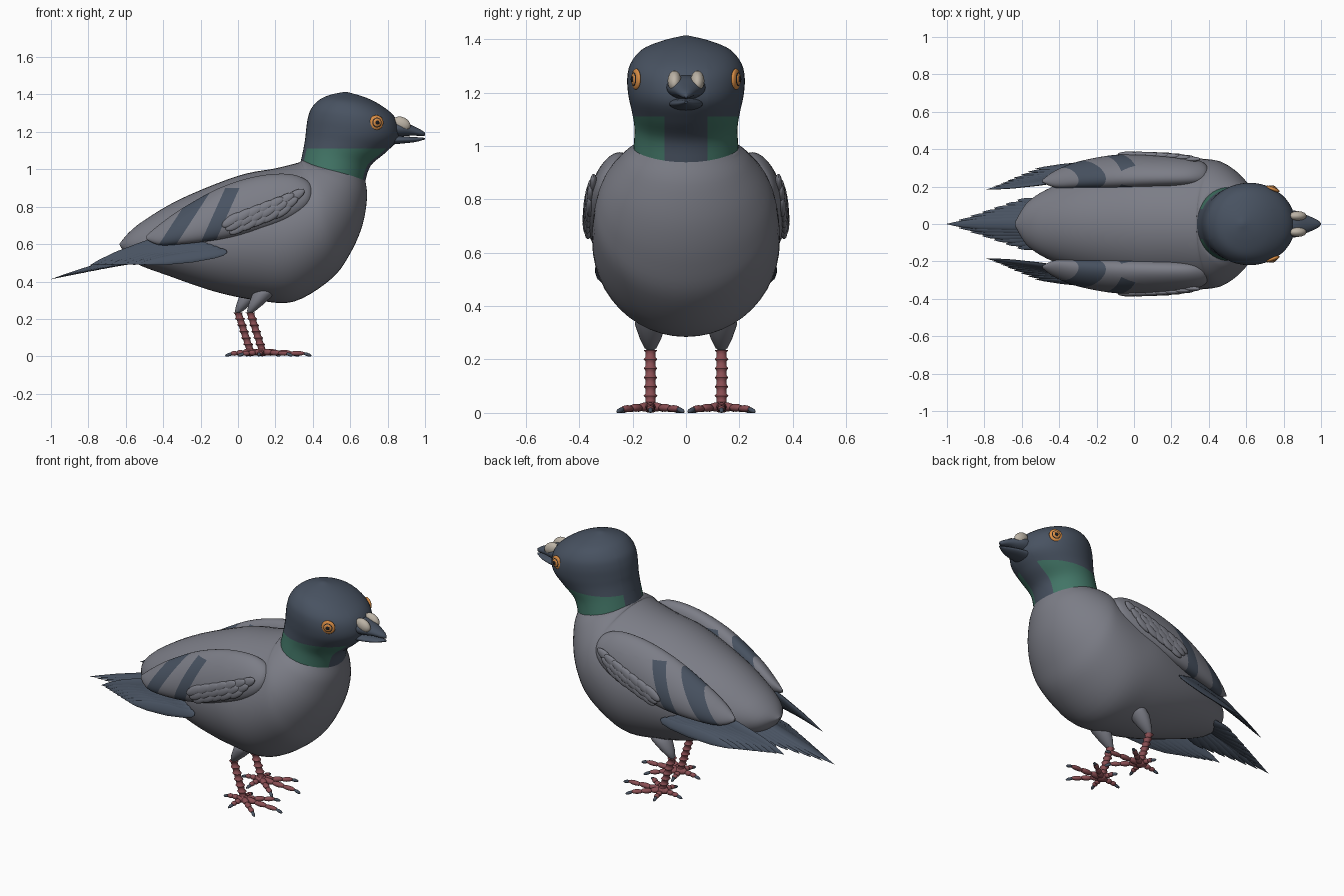
import bpy
import bmesh
from math import cos, sin, pi, radians, sqrt
from mathutils import Vector, Matrix

if "Cube" in bpy.data.objects:
    bpy.data.objects.remove(bpy.data.objects["Cube"], do_unlink=True)


def material(name, r, g, b):
    m = bpy.data.materials.new(name)
    m.use_nodes = True
    m.diffuse_color = (r, g, b, 1)
    shader = m.node_tree.nodes["Principled BSDF"]
    shader.inputs["Base Color"].default_value = (r, g, b, 1)
    shader.inputs["Roughness"].default_value = 0.7
    return m


GREY = material("plumage grey", .2, .205, .24)
SLATE = material("dark slate", .065, .085, .12)
GREEN = material("neck green", .055, .18, .135)
PINK = material("leg pink", .25, .075, .085)
ORANGE = material("eye orange", .7, .27, .06)
CREAM = material("cere cream", .5, .45, .38)
BLACK = material("pupil black", .01, .011, .014)


def finish(name, bm, *mats):
    bmesh.ops.recalc_face_normals(bm, faces=bm.faces)
    mesh = bpy.data.meshes.new(name)
    bm.to_mesh(mesh)
    bm.free()
    for m in mats:
        mesh.materials.append(m)
    ob = bpy.data.objects.new(name, mesh)
    bpy.context.collection.objects.link(ob)
    for o in bpy.context.selected_objects:
        o.select_set(False)
    ob.select_set(True)
    bpy.context.view_layer.objects.active = ob
    bpy.ops.object.shade_smooth_by_angle(angle=radians(50))
    return ob


def smooth_rows(rows, steps):
    """Catmull-Rom interpolation between rows of numbers."""
    rows = [Vector(r) for r in rows]
    out = []
    for i in range(len(rows) - 1):
        p0, p1, p2 = rows[max(i - 1, 0)], rows[i], rows[i + 1]
        p3 = rows[min(i + 2, len(rows) - 1)]
        for k in range(steps):
            t = k / steps
            out.append((p1 * 2 + (p2 - p0) * t + (p0 * 2 - p1 * 5 + p2 * 4 - p3) * t ** 2
                        + (p1 * 3 - p0 - p2 * 3 + p3) * t ** 3) / 2)
    return out + [rows[-1]]


def loft(bm, rings, n):
    """Skin elliptical rings given as (centre, up, side)."""
    loops = [[bm.verts.new(c + u * cos(2 * pi * i / n) + s * sin(2 * pi * i / n))
              for i in range(n)] for c, u, s in rings]
    for a, b in zip(loops, loops[1:]):
        for i in range(n):
            bm.faces.new((a[i], a[i - 1], b[i - 1], b[i]))
    bm.faces.new(loops[0])
    bm.faces.new(loops[-1][::-1])


def trunk(rows, steps=5, n=48):
    """Loft of upright or leaning rings: top x, z, bottom x, z, half width."""
    bm = bmesh.new()
    rings = []
    for tx, tz, bx, bz, w in smooth_rows(rows, steps):
        top, bot = Vector((tx, 0, tz)), Vector((bx, 0, bz))
        rings.append(((top + bot) / 2, (top - bot) / 2, Vector((0, max(w, .004), 0))))
    loft(bm, rings, n)
    return bm


def cut(bm, point, normal):
    bmesh.ops.bisect_plane(bm, geom=bm.verts[:] + bm.edges[:] + bm.faces[:],
                           plane_co=point, plane_no=normal)


def ellipsoid(bm, centre, axis, size, normal=(0, 0, 1), segs=16):
    """Ball stretched along axis; size = half length, width, thickness."""
    x = Vector(axis).normalized()
    y = Vector(normal).cross(x).normalized()
    rot = Matrix((x, y, x.cross(y))).transposed().to_4x4()
    bmesh.ops.create_uvsphere(bm, u_segments=segs, v_segments=segs // 2 + 2, radius=1,
                              matrix=Matrix.Translation(centre) @ rot @ Matrix.Diagonal((*size, 1)))


def feather(bm, root, tip, normal, width, thick):
    root, tip = Vector(root), Vector(tip)
    d = (tip - root).normalized()
    side = d.cross(Vector(normal)).normalized()
    up = side.cross(d)
    shape = ((0, .2), (.04, .6), (.15, .85), (.4, 1), (.7, .8), (.9, .4), (1, .03))
    loft(bm, [(root.lerp(tip, t), up * thick * w, side * width * w) for t, w in shape], 12)


# Body
finish("body", trunk([
    (-.635, .6, -.625, .58, .02), (-.58, .665, -.55, .5, .12), (-.49, .735, -.37, .43, .2),
    (-.3, .845, -.12, .345, .28), (0, .965, .1, .3, .34), (.2, 1.005, .3, .293, .352),
    (.32, 1.035, .5, .415, .345), (.335, 1.045, .6, .55, .325), (.34, 1.05, .665, .7, .285),
    (.345, 1.05, .69, .85, .235), (.35, 1.04, .68, .945, .195)]), GREY)

# Head and neck with green side patches
bm = trunk([
    (.335, 1.04, .68, .935, .197), (.35, 1.11, .71, 1.02, .193), (.36, 1.17, .79, 1.09, .203),
    (.365, 1.22, .855, 1.16, .216), (.375, 1.28, .86, 1.23, .22), (.395, 1.33, .83, 1.29, .207),
    (.44, 1.375, .76, 1.345, .165), (.5, 1.4, .68, 1.385, .09), (.565, 1.413, .585, 1.413, .01)])
for y in (-.08, .08):
    cut(bm, (0, y, 0), (0, 1, 0))
cut(bm, (0, 0, 1.11), (0, 0, 1))
for f in bm.faces:
    c = f.calc_center_median()
    f.material_index = int(abs(c.y) > .08 and c.z < 1.11)
finish("head", bm, SLATE, GREEN)

# Beak
finish("upper_beak", trunk([(.8, 1.27, .8, 1.17, .075), (.87, 1.26, .87, 1.175, .07),
                            (.93, 1.235, .93, 1.18, .045), (.98, 1.21, .98, 1.178, .022),
                            (1, 1.195, 1, 1.18, .005)], 4, 24), SLATE)
finish("lower_beak", trunk([(.8, 1.185, .8, 1.13, .065), (.88, 1.177, .88, 1.138, .058),
                            (.95, 1.172, .95, 1.146, .035), (1, 1.168, 1, 1.16, .005)], 4, 24), SLATE)

# Tail fan
bm = bmesh.new()
for k in range(-6, 7):
    a = abs(k)
    feather(bm, (-.42, k * .012, .58 - a * .007),
            (-1 + a * .063, k * .0215, .412 + a * .013), (0, 0, 1), .036, .012)
finish("tail", bm, SLATE)

# Wing stations: x, top z, bottom z, centre y, half thickness
WING = smooth_rows([
    (.405, .885, .87, .275, .006), (.37, .94, .8, .275, .05), (.27, .975, .73, .28, .07),
    (.1, .963, .67, .283, .08), (-.1, .9, .625, .28, .082), (-.3, .79, .6, .262, .065),
    (-.42, .705, .595, .24, .042), (-.49, .645, .625, .23, .006)], 5)


def wing_surface(x, z):
    _, top, bot, y, h = min(WING, key=lambda r: abs(r[0] - x))
    v = max(-.9, min(.9, (2 * z - top - bot) / (top - bot)))
    return y + h * (sqrt(1 - v * v) - .45 * v)


# Wing bars: top x, top z, slope, half width
BARS = ((-.03, .9, .45, .038), (-.2, .87, .65, .046))

for s, label in ((-1, "front_side"), (1, "back_side")):
    # Wing shell with two painted bars
    bm = bmesh.new()
    loft(bm, [(Vector((x, s * y, (t + b) / 2)), Vector((0, -s * h * .45, (t - b) / 2)),
               Vector((0, s * h, 0))) for x, t, b, y, h in WING], 40)
    for bx, bz, slope, w in BARS:
        for e in (-w, w):
            cut(bm, (bx + e, 0, bz), (1, 0, -slope))
    cut(bm, (0, 0, .9), (0, 0, 1))
    for f in bm.faces:
        c = f.calc_center_median()
        f.material_index = int(any(abs(c.x - bx - slope * (c.z - bz)) < w and c.z < .9
                                   for bx, bz, slope, w in BARS))
    finish("wing_" + label, bm, GREY, SLATE)

    # Overlapping covert feathers
    bm = bmesh.new()
    for row in range(3):
        for j in range(7 - row):
            x, z = .3 - .055 * j - .035 * row, .855 - .021 * j - .04 * row
            ellipsoid(bm, (x, s * wing_surface(x, z), z), (-.8, 0, -.5),
                      (.065, .027, .014), (0, s, .1))
    finish("coverts_" + label, bm, GREY)

    # Flight feathers
    bm = bmesh.new()
    for k in range(8):
        f = k / 7
        feather(bm, (-.3 + .24 * f, s * (.25 + .08 * f), .65 - .09 * f),
                (-.79 + .26 * f, s * (.185 + .11 * f), .487 + .008 * f), (0, s, .5), .036, .012)
    finish("flight_feathers_" + label, bm, SLATE)

    # Eye: ring, iris and pupil
    out = Vector((.36, s, 0)).normalized()
    eye = Vector((.74, s * .187, 1.25))
    for name, size, thick, shift, mat in (("eye_rim", .04, .012, 0, ORANGE),
                                          ("eye_ring", .028, .009, .006, BLACK),
                                          ("eye_iris", .024, .009, .008, ORANGE),
                                          ("eye_pupil", .012, .006, .014, BLACK)):
        bm = bmesh.new()
        ellipsoid(bm, eye + out * shift, (0, 0, 1), (size, size, thick), out, 24)
        finish(name + "_" + label, bm, mat)

    # Fleshy cere above the beak
    bm = bmesh.new()
    ellipsoid(bm, (.875, s * .043, 1.243), (1, 0, -.5), (.05, .026, .036))
    finish("cere_" + label, bm, CREAM)

    # Thigh, ringed shank and toes
    dx = 0 if s < 0 else -.065
    y = s * .133
    bm = bmesh.new()
    hip, knee, ankle = (Vector((x + dx, y, z)) for x, z in ((.17, .38), (.065, .235), (.13, .03)))
    loft(bm, [(hip.lerp(knee, t), Vector((r, 0, 0)), Vector((0, r, 0)))
              for t, r in ((-.1, .03), (.1, .055), (.35, .058), (.7, .04), (.95, .022), (1.02, .01))], 20)
    finish("thigh_" + label, bm, GREY)

    bm = bmesh.new()
    rings = []
    for k in range(25):
        r = .026 if k % 4 == 0 else .019
        rings.append((knee.lerp(ankle, k / 24), Vector((r, 0, 0)), Vector((0, r, 0))))
    loft(bm, rings, 14)
    claws = bmesh.new()
    heel = Vector((.13 + dx, y, .022))
    ellipsoid(bm, heel, (1, 0, 0), (.035, .03, .022))
    for angle, length in ((0, .25), (38, .19), (-38, .19), (180, .115), (100, .1), (-100, .1)):
        d = Vector((cos(radians(angle)), sin(radians(angle)), 0))
        for k in range(3):
            at = heel + d * length * (.18 + .28 * k) - Vector((0, 0, .003 * k))
            ellipsoid(bm, at, d, (length * .18, .019 - .002 * k, .017 - .002 * k), segs=12)
        ellipsoid(claws, heel + d * length * .96 - Vector((0, 0, .012)), d + Vector((0, 0, -.3)),
                  (.024, .009, .009), segs=12)
    finish("foot_" + label, bm, PINK)
    finish("claws_" + label, claws, SLATE)
